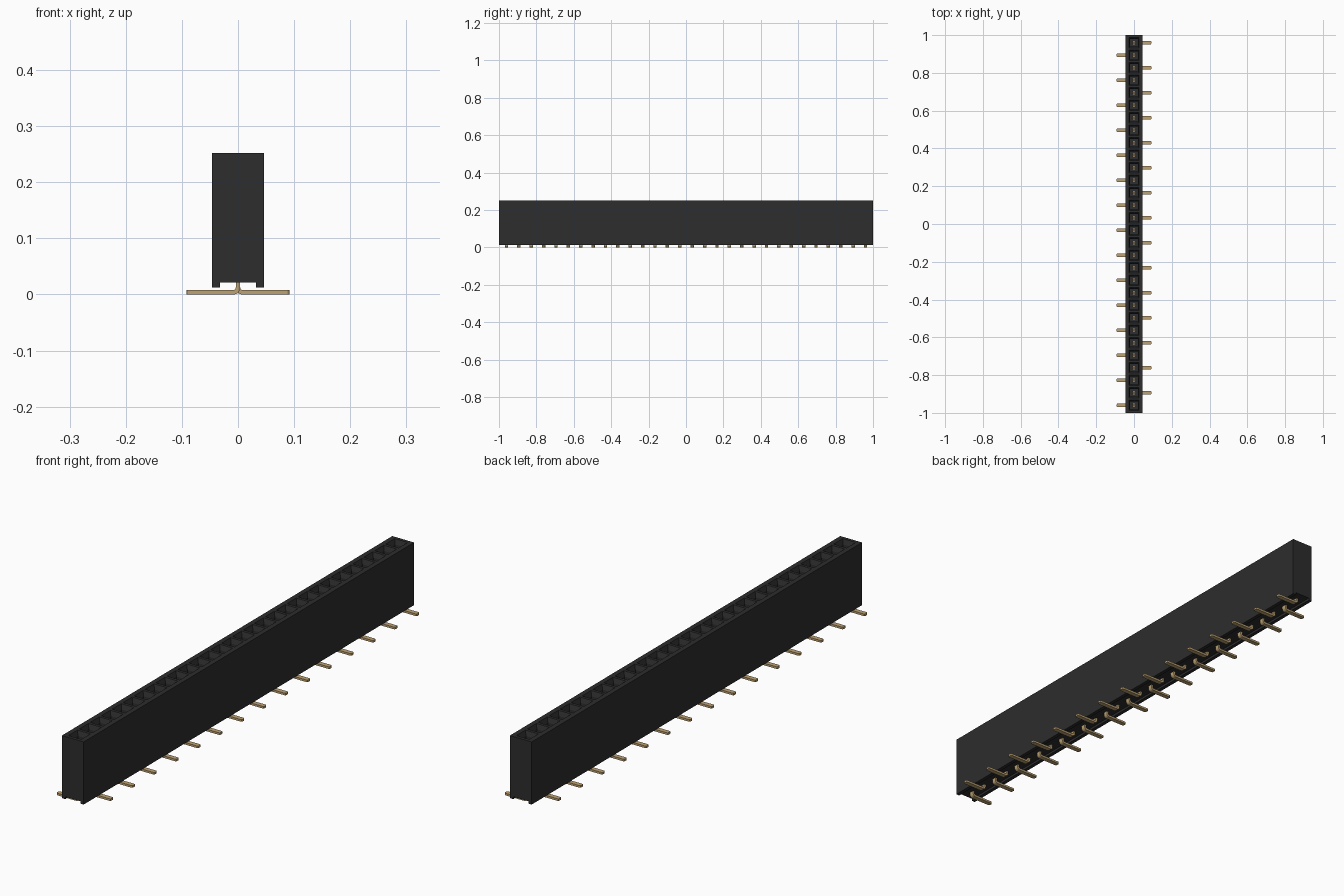
import bpy, bmesh, math
from mathutils import Vector

if "Cube" in bpy.data.objects:
    bpy.data.objects.remove(bpy.data.objects["Cube"], do_unlink=True)

COUNT, PITCH = 30, 0.0662
HALF_W, BOTTOM, TOP = 0.046, 0.012, 0.252


def material(name, rgb, rough):
    m = bpy.data.materials.new(name)
    m.use_nodes = True
    m.diffuse_color = (*rgb, 1)
    bsdf = m.node_tree.nodes["Principled BSDF"]
    bsdf.inputs["Base Color"].default_value = (*rgb, 1)
    bsdf.inputs["Roughness"].default_value = rough
    return m


black = material("black plastic", (0.026, 0.026, 0.026), 0.6)
gold = material("gold contact", (0.51, 0.36, 0.17), 0.5)


def finish(bm, name, mat):
    bmesh.ops.recalc_face_normals(bm, faces=bm.faces)
    mesh = bpy.data.meshes.new(name)
    bm.to_mesh(mesh)
    bm.free()
    mesh.materials.append(mat)
    obj = bpy.data.objects.new(name, mesh)
    bpy.context.collection.objects.link(obj)
    return obj


def ribbon(bm, path, thick, y, width):
    """Sweep a flat strip along a path in the xz plane."""
    pts = [Vector(p) for p in path]
    rings = []
    for i, p in enumerate(pts):
        a = (p - pts[i - 1]).normalized() if i else None
        b = (pts[i + 1] - p).normalized() if i < len(pts) - 1 else None
        t = ((a or b) + (b or a)).normalized()
        n = Vector((-t.y, t.x)) * thick / 2
        if a and b:
            n /= max(0.5, t.dot(a))
        ring = []
        for s, d in ((-1, -1), (1, -1), (1, 1), (-1, 1)):
            q = p + n * s
            ring.append(bm.verts.new((q.x, y + d * width / 2, q.y)))
        rings.append(ring)
    for r, q in zip(rings, rings[1:]):
        for k in range(4):
            bm.faces.new((r[k], r[k - 1], q[k - 1], q[k]))
    bm.faces.new(rings[0])
    bm.faces.new(rings[-1])


# Housing: a channelled profile run through one station per socket edge
h = PITCH / 2
half = [(h, TOP), (HALF_W, TOP), (HALF_W, BOTTOM), (0.032, BOTTOM), (0.032, 0.021)]
profile = half + [(-x, z) for x, z in reversed(half)]
stations = [-1] + [(i - COUNT / 2) * PITCH for i in range(COUNT + 1)] + [1]
bm = bmesh.new()
rows = [[bm.verts.new((x, y, z)) for x, z in profile] for y in stations]
sockets = []
for j, (r, q) in enumerate(zip(rows, rows[1:])):
    for k in range(len(profile)):
        f = bm.faces.new((r[k], r[k - 1], q[k - 1], q[k]))
        if k == 0 and 0 < j <= COUNT:
            sockets.append(f)
bm.faces.new(rows[0])
bm.faces.new(rows[-1])
bmesh.ops.recalc_face_normals(bm, faces=bm.faces)

# Sockets: a tapered lead-in, then a straight shaft
for thickness, depth in ((0.008, 0), (0.010, -0.018), (0, -0.18)):
    if thickness:
        bmesh.ops.inset_individual(bm, faces=sockets, thickness=thickness, depth=depth)
    else:
        ext = bmesh.ops.extrude_discrete_faces(bm, faces=sockets)
        verts = {v for f in ext["faces"] for v in f.verts}
        bmesh.ops.translate(bm, verts=list(verts), vec=(0, 0, depth))
finish(bm, "housing", black)

# Foot path: out along the board, round the bend and up into the housing
R = 0.008
foot = [(0.092, 0.004), (0.05, 0.004)]
for i in range(6):
    a = math.radians(90 * i / 5)
    foot.append((R - R * math.sin(a), 0.004 + R - R * math.cos(a)))
foot.append((0, 0.06))

# Spring leaf path inside each socket
leaf = [(0.010, 0.057), (0.010, 0.12), (0.005, 0.19), (0.009, 0.215)]

for i in range(COUNT):
    y = ((COUNT - 1) / 2 - i) * PITCH
    side = 1 if i % 2 == 0 else -1
    bm = bmesh.new()
    ribbon(bm, [(side * x, z) for x, z in foot], 0.008, y, 0.018)
    bmesh.ops.recalc_face_normals(bm, faces=bm.faces)
    # Clip the corners of the foot's free end
    tip = [e for e in bm.edges if all(abs(v.co.x) > 0.09 for v in e.verts)
           and abs(e.verts[0].co.z - e.verts[1].co.z) > 0.004]
    bmesh.ops.bevel(bm, geom=tip, offset=0.005, segments=2, profile=0.5, affect="EDGES")
    for s in (-1, 1):
        ribbon(bm, [(s * x, z) for x, z in leaf], 0.003, y, 0.014)
    finish(bm, f"contact_{i + 1}", gold)
